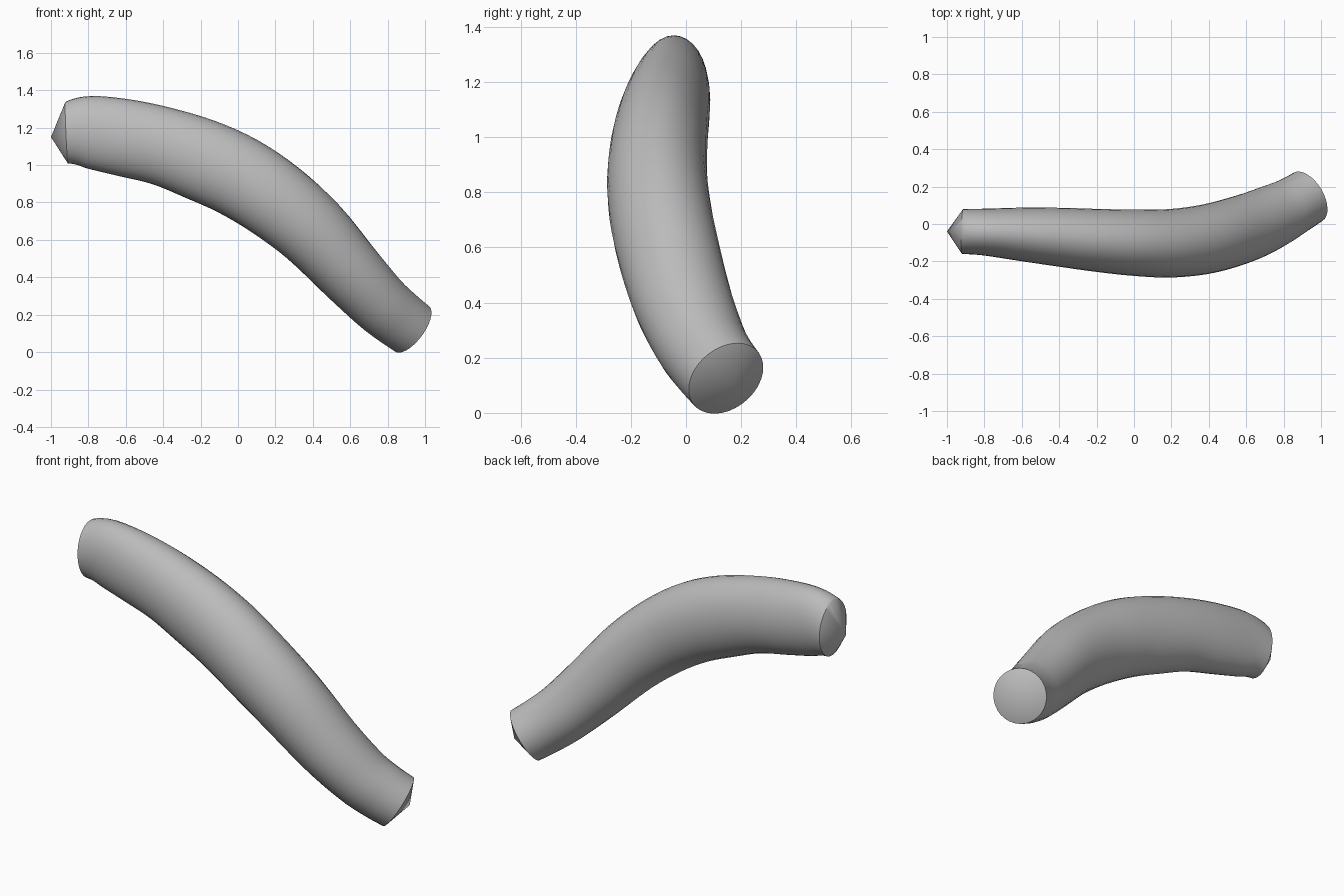
import bpy, bmesh, math
from mathutils import Vector

if "Cube" in bpy.data.objects:
    bpy.data.objects.remove(bpy.data.objects["Cube"], do_unlink=True)

SIDES, STEPS = 32, 4

# Centre line stations: x, y, z, sideways radius, upright radius
STATIONS = [
    (-.917, -.04, 1.172, .12, .163),
    (-.80, -.043, 1.177, .125, .193),
    (-.60, -.055, 1.145, .143, .207),
    (-.40, -.07, 1.10, .157, .21),
    (-.20, -.087, 1.03, .168, .22),
    (0, -.10, .94, .177, .22),
    (.20, -.103, .812, .183, .213),
    (.40, -.078, .645, .185, .20),
    (.60, -.02, .428, .18, .18),
    (.75, .045, .27, .168, .165),
    (.85, .097, .185, .155, .158),
    (.93, .145, .125, .15, .152),
]
TIPS = Vector((-1, -.04, 1.15)), Vector((.98, .178, .105))


def spline(pts, i, f):
    """Catmull-Rom position and slope on segment i."""
    a, b, c, d = (pts[max(0, min(len(pts) - 1, k))] for k in range(i - 1, i + 3))
    pos, slope = [], []
    for p, q, r, s in zip(a, b, c, d):
        k1, k2, k3 = r - p, 2 * p - 5 * q + 4 * r - s, 3 * q - p - 3 * r + s
        pos.append(q + .5 * (k1 * f + k2 * f * f + k3 * f ** 3))
        slope.append(.5 * (k1 + 2 * k2 * f + 3 * k3 * f * f))
    return pos, Vector(slope[:3]).normalized()


def add_ring(bm, pos, tangent):
    side = tangent.cross(Vector((0, 0, 1))).normalized()
    up = side.cross(tangent)
    ring = []
    for k in range(SIDES):
        a = math.tau * k / SIDES
        ring.append(bm.verts.new(Vector(pos[:3]) + side * pos[3] * math.cos(a)
                                 + up * pos[4] * math.sin(a)))
    return ring


# Curved tube
bm = bmesh.new()
last = len(STATIONS) - 1
rings = []
for n in range(last * STEPS + 1):
    i = min(n // STEPS, last - 1)
    rings.append(add_ring(bm, *spline(STATIONS, i, n / STEPS - i)))
for r0, r1 in zip(rings, rings[1:]):
    for k in range(SIDES):
        j = (k + 1) % SIDES
        bm.faces.new((r0[k], r0[j], r1[j], r1[k]))

# Pointed end caps
for ring, tip in zip((rings[0], rings[-1]), TIPS):
    point = bm.verts.new(tip)
    for k in range(SIDES):
        bm.faces.new((ring[k], ring[(k + 1) % SIDES], point))
bmesh.ops.recalc_face_normals(bm, faces=bm.faces)

mesh = bpy.data.meshes.new("curved_tube")
bm.to_mesh(mesh)
bm.free()
tube = bpy.data.objects.new("curved_tube", mesh)
bpy.context.collection.objects.link(tube)

# Plain grey
grey = bpy.data.materials.new("grey")
grey.use_nodes = True
grey.diffuse_color = (.5, .5, .5, 1)
grey.node_tree.nodes["Principled BSDF"].inputs["Base Color"].default_value = (.5, .5, .5, 1)
mesh.materials.append(grey)

bpy.ops.object.select_all(action="DESELECT")
tube.select_set(True)
bpy.context.view_layer.objects.active = tube
bpy.ops.object.shade_smooth_by_angle(angle=math.radians(30))
